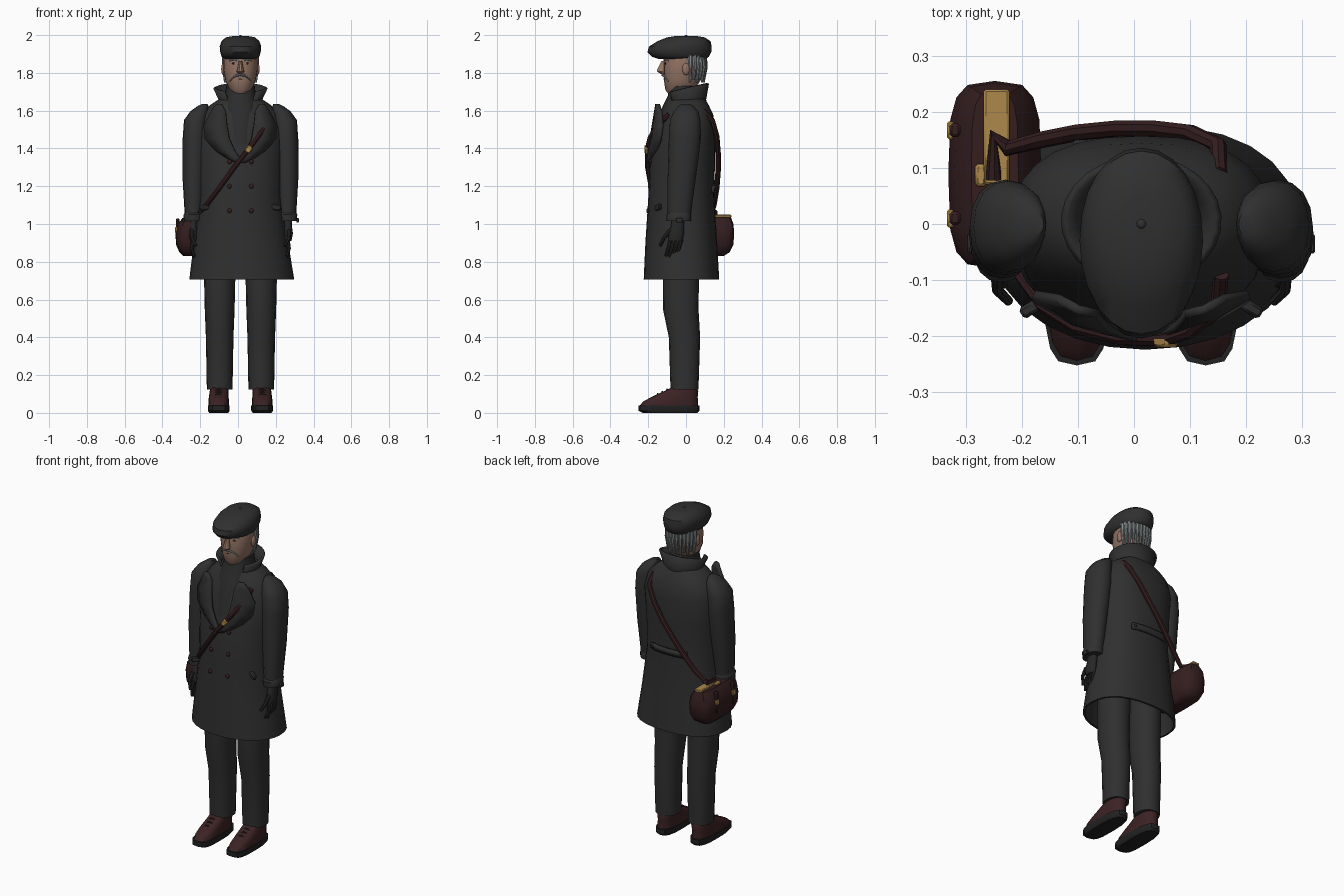
import bpy, bmesh, math
from mathutils import Vector, Matrix

if "Cube" in bpy.data.objects:
    bpy.data.objects.remove(bpy.data.objects["Cube"])

CX = 0.013          # body centre line
made = []


def material(name, rgb):
    m = bpy.data.materials.new(name)
    m.use_nodes = True
    m.diffuse_color = (*rgb, 1)
    m.node_tree.nodes["Principled BSDF"].inputs["Base Color"].default_value = (*rgb, 1)
    return m


CLOTH = material("charcoal_cloth", (.029, .029, .029))
KNIT = material("dark_knit", (.025, .025, .026))
GLOVE = material("black_glove", (.02, .02, .021))
SOLE = material("black_rubber", (.016, .016, .016))
SHOE = material("oxblood_shoe", (.045, .016, .017))
LEATHER = material("brown_leather", (.035, .013, .014))
GOLD = material("brass", (.42, .25, .07))
SKIN = material("skin", (.29, .17, .125))
HAIR = material("grey_hair", (.24, .27, .27))


def add(name, mesh, mat):
    mesh.materials.append(mat)
    ob = bpy.data.objects.new(name, mesh)
    bpy.context.collection.objects.link(ob)
    made.append(ob)
    return ob


def from_bm(name, bm, mat):
    bmesh.ops.recalc_face_normals(bm, faces=bm.faces)
    mesh = bpy.data.meshes.new(name)
    bm.to_mesh(mesh)
    bm.free()
    return add(name, mesh, mat)


def power(v, e):
    return math.copysign(abs(v) ** e, v)


def loft(name, sections, mat, n=20, front=2.2, back=2.2):
    """Stack of rings (x, y, z, rx, ry); higher front/back powers are boxier."""
    bm, rings = bmesh.new(), []
    for x, y, z, rx, ry in sections:
        ring = []
        for i in range(n):
            a = math.tau * i / n
            e = 2 / (back if i < n / 2 else front)
            ring.append(bm.verts.new((x + rx * power(math.cos(a), e), y + ry * power(math.sin(a), e), z)))
        rings.append(ring)
    for a, b in zip(rings, rings[1:]):
        for i in range(n):
            j = (i + 1) % n
            bm.faces.new((a[i], a[j], b[j], b[i]))
    bm.faces.new(rings[0])
    bm.faces.new(rings[-1])
    return from_bm(name, bm, mat)


def sheet(name, rows, mat, thick):
    """Grid of points given a thickness."""
    bm = bmesh.new()
    vs = [[bm.verts.new(p) for p in row] for row in rows]
    for a, b in zip(vs, vs[1:]):
        for i in range(len(a) - 1):
            bm.faces.new((a[i], a[i + 1], b[i + 1], b[i]))
    ob = from_bm(name, bm, mat)
    mod = ob.modifiers.new("thickness", 'SOLIDIFY')
    mod.thickness, mod.offset = thick, 0
    return ob


def tube(name, points, r, mat, tip=1.0):
    cu = bpy.data.curves.new(name, 'CURVE')
    cu.dimensions, cu.bevel_depth, cu.bevel_resolution, cu.use_fill_caps = '3D', r, 2, True
    sp = cu.splines.new('POLY')
    sp.points.add(len(points) - 1)
    for i, (q, pt) in enumerate(zip(sp.points, points)):
        q.co = (*pt, 1)
        q.radius = 1 + (tip - 1) * i / (len(points) - 1)
    tmp = bpy.data.objects.new(name, cu)
    mesh = bpy.data.meshes.new_from_object(tmp)
    bpy.data.objects.remove(tmp)
    mesh.materials.clear()
    return add(name, mesh, mat)


def box(name, loc, size, mat, rot=(0, 0, 0)):
    bm = bmesh.new()
    bmesh.ops.create_cube(bm, size=1, matrix=Matrix.Diagonal((*size, 1)))
    bmesh.ops.bevel(bm, geom=bm.edges[:], offset=min(size) * .25, segments=1, affect='EDGES')
    ob = from_bm(name, bm, mat)
    ob.location, ob.rotation_euler = loc, rot
    return ob


def ball(name, loc, size, mat):
    bm = bmesh.new()
    bmesh.ops.create_uvsphere(bm, u_segments=12, v_segments=8, radius=1,
                              matrix=Matrix.Translation(loc) @ Matrix.Diagonal((*size, 1)))
    return from_bm(name, bm, mat)


# Coat body, hollow at the hem
COAT = [(.02, -.024, .705, .278, .200), (.016, -.025, .90, .25, .19), (CX, -.025, 1.15, .22, .174),
        (CX, -.018, 1.35, .225, .172), (CX, .002, 1.50, .23, .155), (CX, .008, 1.58, .205, .136),
        (CX, .007, 1.63, .16, .113), (CX, .005, 1.67, .10, .09)]
LINING = [(CX, -.025, .95, .225, .17), (.02, -.024, .705, .266, .188)]
loft("coat", LINING + COAT, CLOTH, 28, 2.05, 2.4)


def coat_point(x, z, side, gap=0.0):
    """Point on the coat: side -1 is the front, 1 the back."""
    for a, b in zip(COAT, COAT[1:]):
        if a[2] <= z <= b[2]:
            t = (z - a[2]) / (b[2] - a[2])
            cx, cy, _, rx, ry = [u + (v - u) * t for u, v in zip(a, b)]
    p = 2.4 if side > 0 else 2.05
    k = max(0, 1 - abs((x - cx) / rx) ** p) ** (1 / p)
    return Vector((x, cy + side * (ry * k + gap), z))


# Roll-neck sweater and upright coat collar, open at the front
loft("sweater", [(CX, -.055, 1.42, .07, .125), (CX, -.04, 1.50, .10, .117), (CX, -.02, 1.62, .10, .105),
                 (CX, -.006, 1.68, .082, .09), (CX, -.005, 1.73, .076, .083)], KNIT)
arc = [math.radians(-52 + 284 * i / 20) for i in range(21)]
sheet("coat_collar", [[(CX + rx * math.cos(a), .005 + ry * math.sin(a), z + lift * (1 + math.sin(a)))
                       for a in arc] for rx, ry, z, lift in
                      ((.115, .10, 1.61, 0), (.108, .095, 1.65, .005), (.137, .11, 1.695, .025))], CLOTH, .014)

# Half belt across the back
sheet("back_belt", [[coat_point(CX - .12 + .03 * i, z, 1, .009) for i in range(9)]
                    for z in (1.165, 1.2)], CLOTH, .014)

# Lapels, buttons, pocket flaps
for s in (-1, 1):
    side = "left" if s > 0 else "right"
    c = lambda x: CX + s * x
    rows = []
    for z, xi, xo in ((1.635, .10, .125), (1.60, .078, .15), (1.52, .07, .192), (1.45, .058, .185),
                      (1.39, .03, .13), (1.35, .005, .07), (1.325, -.005, .02)):
        rows.append([(c(xi + (xo - xi) * t), -.155 - .165 * (1.635 - z) + .4 * (xo - xi) * t * t, z)
                     for t in (0, .5, 1)])
    sheet(side + "_lapel", rows, CLOTH, .016)
    for i, z in enumerate((1.07, 1.2, 1.33)):
        ball(f"{side}_button_{i}", coat_point(c(.058), z, -1, .003), (.012, .008, .012), LEATHER)
    box(side + "_pocket_flap", (c(.183), -.142, 1.09), (.07, .022, .03), CLOTH, (0, s * .2, -s * .55))
    ball(side + "_belt_button", coat_point(c(.105), 1.183, 1, .016), (.009, .006, .009), LEATHER)

    # Sleeves, cuffs and gloved hands
    loft(side + "_sleeve", [(c(.25), -.037, 1.03, .044, .060), (c(.247), -.022, 1.25, .06, .075),
                            (c(.242), -.006, 1.45, .064, .085), (c(.236), -.004, 1.55, .063, .081),
                            (c(.217), 0, 1.597, .048, .065), (c(.198), 0, 1.625, .028, .04),
                            (c(.188), 0, 1.636, .014, .02)], CLOTH, 16)
    loft(side + "_cuff", [(c(.25), -.038, 1.015, .049, .064), (c(.25), -.038, 1.05, .051, .066),
                          (c(.25), -.036, 1.06, .045, .06)], CLOTH, 16)
    box(side + "_cuff_tab", (c(.303), -.035, 1.02), (.014, .035, .025), CLOTH)
    loft(side + "_glove", [(c(.25), -.055, .91, .02, .036), (c(.252), -.052, .95, .026, .042),
                           (c(.25), -.045, .99, .022, .034), (c(.25), -.042, 1.03, .024, .034)], GLOVE, 12)
    for i in range(4):
        y = -.082 + i * .019
        tube(f"{side}_finger_{i}", [(c(.25), y, .92), (c(.258), y - .012, .87),
                                    (c(.245), y - .026, .825 + .006 * abs(i - 1))], .011, GLOVE, .7)
    tube(side + "_thumb", [(c(.257), -.085, .965), (c(.256), -.118, .925), (c(.236), -.138, .885)], .012, GLOVE, .7)

    # Trousers and shoes
    loft(side + "_trouser_leg", [(c(.110), -.008, .125, .068, .074), (c(.110), -.008, .40, .073, .083),
                                 (c(.110), -.028, .55, .079, .094), (c(.110), -.026, .72, .083, .095),
                                 (c(.105), -.025, .96, .085, .10)], CLOTH, 16)
    loft(side + "_sole", [(c(.115), -.085, .0, .05, .145), (c(.115), -.09, .012, .058, .162),
                          (c(.115), -.09, .04, .058, .162)], SOLE, 16, 3.4, 2.8)
    loft(side + "_shoe", [(c(.115), -.09, .038, .054, .155), (c(.115), -.082, .06, .055, .145),
                          (c(.115), -.06, .085, .052, .122), (c(.113), -.025, .115, .05, .09),
                          (c(.112), -.008, .14, .045, .06)], SHOE, 16, 3, 2.4)
    for i in range(3):
        y, z = -.15 + i * .025, .094 + i * .012
        tube(f"{side}_lace_{i}", [(c(.085), y, z - .006), (c(.115), y, z + .006), (c(.145), y, z - .006)], .005, SOLE)

# Head and face
loft("head", [(CX, -.04, 1.69, .04, .055), (CX, -.033, 1.71, .06, .076), (CX, -.02, 1.76, .081, .097),
              (CX, -.018, 1.82, .09, .10), (CX, -.012, 1.87, .09, .104), (CX, -.01, 1.9, .085, .10)], SKIN)
loft("nose", [(CX, -.122, 1.795, .012, .012), (CX, -.131, 1.808, .021, .025), (CX, -.129, 1.82, .016, .024),
              (CX, -.118, 1.862, .009, .012)], SKIN, 10)
for s in (-1, 1):
    side = "left" if s > 0 else "right"
    c = lambda x: CX + s * x
    tube(side + "_moustache", [(c(0), -.124, 1.79), (c(.025), -.119, 1.786), (c(.045), -.106, 1.772),
                               (c(.056), -.096, 1.756)], .007, HAIR, .5)
    tube(side + "_eyebrow", [(c(.018), -.114, 1.868), (c(.04), -.109, 1.872), (c(.06), -.093, 1.863)], .006, HAIR, .6)
    ball(side + "_eye", (c(.034), -.106, 1.85), (.010, .007, .006), SOLE)
    ball(side + "_ear", (c(.09), .0, 1.82), (.012, .02, .032), SKIN)
tube("mouth", [(CX - .025, -.107, 1.765), (CX, -.115, 1.768), (CX + .025, -.107, 1.765)], .004, SOLE)

# Hair hanging in strands round the back of the head
for i in range(13):
    a = math.radians(12 + 156 * i / 12)
    u, v = math.cos(a), math.sin(a)
    drop = .014 * (i % 2)
    tube(f"hair_strand_{i}", [(CX + .088 * u, .003 + .094 * v, 1.89), (CX + .092 * u, .003 + .102 * v, 1.83),
                              (CX + .083 * u, .003 + .09 * v, 1.75 + drop)], .0135, HAIR, .45)

# Flat cap with a button on top
loft("cap", [(CX, y, z, rx, ry) for z, y, rx, ry in
             ((1.874, -.02, .084, .125), (1.886, -.03, .1, .152), (1.91, -.035, .107, .169),
              (1.94, -.03, .11, .166), (1.968, -.01, .1, .14), (1.988, .0, .078, .1),
              (1.996, .0, .035, .05))], CLOTH, 24, 2, 2.1)
ball("cap_button", (CX, 0, 1.994), (.009, .009, .006), CLOTH)

# Shoulder strap, front and back runs, with its buckle
tube("front_strap", [(.155, -.09, 1.58), (.15, -.15, 1.525), (.10, -.19, 1.455), (.055, -.205, 1.395),
                     (-.02, -.203, 1.30), (-.10, -.183, 1.19), (-.16, -.145, 1.11), (-.20, -.09, 1.06)], .014, LEATHER)
tube("back_strap", [(.152, .09, 1.6), (.15, .14, 1.545), (.10, .163, 1.46), (.04, .17, 1.37), (-.03, .17, 1.28),
                    (-.10, .163, 1.19), (-.165, .15, 1.11), (-.225, .135, 1.055), (-.25, .155, 1.06),
                    (-.25, .08, 1.045)], .015, LEATHER)
box("strap_buckle", (.057, -.21, 1.395), (.03, .02, .04), GOLD, (0, .65, 0))

# Satchel with brass clasp bar and side straps
BX, BY = -.248, .088
loft("satchel", [(BX, BY, z, rx, ry) for z, rx, ry in
                 ((.83, .04, .11), (.85, .062, .142), (.89, .08, .163), (.95, .083, .167),
                  (1.0, .072, .163), (1.035, .042, .15))], LEATHER, 16, 3.6, 3.6)
box("clasp_bar", (-.245, .155, 1.041), (.046, .17, .016), GOLD)
box("clasp_catch", (-.273, .087, 1.038), (.02, .04, .02), GOLD)
for i, y in enumerate((.01, .167)):
    box(f"satchel_strap_{i}", (-.319, y, .965), (.02, .024, .13), LEATHER)
    box(f"satchel_buckle_{i}", (-.327, y, .968), (.012, .032, .03), GOLD)

# Smooth shading with crisp folds
for ob in bpy.context.selected_objects:
    ob.select_set(False)
for ob in made:
    ob.select_set(True)
bpy.context.view_layer.objects.active = made[0]
bpy.ops.object.shade_smooth_by_angle(angle=math.radians(40))
